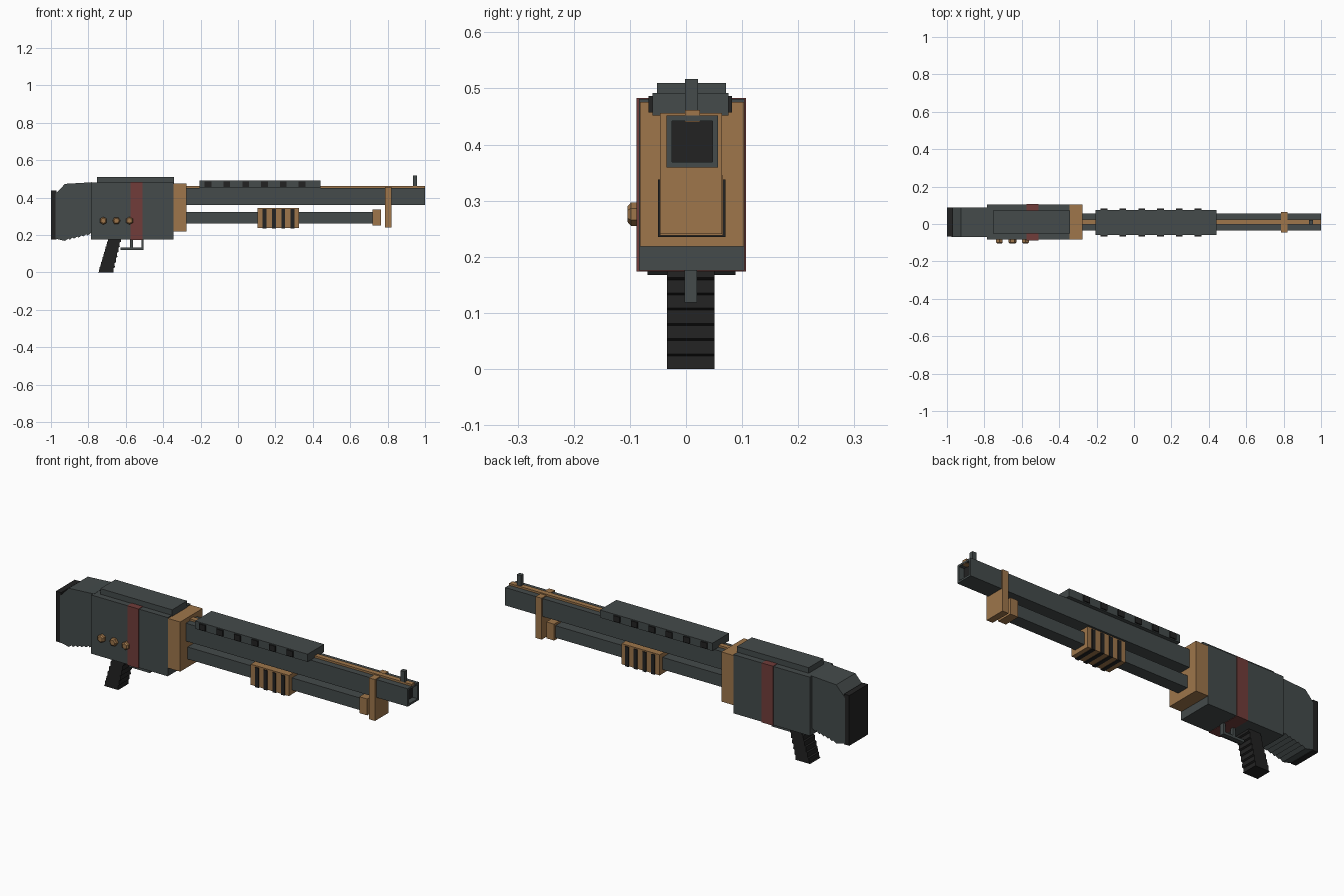
import bpy, bmesh, math
from mathutils import Matrix

if "Cube" in bpy.data.objects:
    bpy.data.objects.remove(bpy.data.objects["Cube"])


def make_material(name, rgb):
    m = bpy.data.materials.new(name)
    m.diffuse_color = (*rgb, 1)
    m.use_nodes = True
    m.node_tree.nodes["Principled BSDF"].inputs["Base Color"].default_value = m.diffuse_color
    return m


GREY = make_material("gunmetal grey", (0.058, 0.070, 0.070))
BROWN = make_material("bronze brown", (0.342, 0.180, 0.070))
RED = make_material("dull red", (0.165, 0.046, 0.042))
BLACK = make_material("black", (0.016, 0.016, 0.016))
YC = 0.011  # centre line of the body


def finish(name, bm, *mats):
    bmesh.ops.recalc_face_normals(bm, faces=bm.faces)
    me = bpy.data.meshes.new(name)
    bm.to_mesh(me)
    bm.free()
    for m in mats:
        me.materials.append(m)
    ob = bpy.data.objects.new(name, me)
    bpy.context.collection.objects.link(ob)
    return ob


def box(name, x, y, z, mat):
    bm = bmesh.new()
    size = [b - a for a, b in (x, y, z)]
    mid = [(a + b) / 2 for a, b in (x, y, z)]
    bmesh.ops.create_cube(bm, size=1, matrix=Matrix.Translation(mid) @ Matrix.Diagonal((*size, 1)))
    return finish(name, bm, mat)


def extrude_profile(name, pts, y, mat):
    """Side profile in x and z, extruded from y[0] to y[1]."""
    bm = bmesh.new()
    face = bm.faces.new([bm.verts.new((px, y[0], pz)) for px, pz in pts])
    ext = bmesh.ops.extrude_face_region(bm, geom=[face])
    verts = [v for v in ext["geom"] if isinstance(v, bmesh.types.BMVert)]
    bmesh.ops.translate(bm, verts=verts, vec=(0, y[1] - y[0], 0))
    return finish(name, bm, mat)


def serrated(start, end, steps, depth):
    """Saw-tooth line of points between two points, cut in to one side."""
    (x0, z0), (x1, z1) = start, end
    length = math.hypot(x1 - x0, z1 - z0)
    nx, nz = -(z1 - z0) / length * depth, (x1 - x0) / length * depth
    pts = []
    for i in range(steps):
        a, b = i / steps, (i + 0.8) / steps
        pts.append((x0 + (x1 - x0) * a, z0 + (z1 - z0) * a))
        pts.append((x0 + (x1 - x0) * b + nx, z0 + (z1 - z0) * b + nz))
    return pts + [end]


# Stock with stepped underside, and butt pad
stock = [(-0.975, 0.42), (-0.975, 0.18)]
stock += serrated((-0.925, 0.168), (-0.78, 0.203), 6, 0.008)
stock += [(-0.78, 0.482), (-0.84, 0.478), (-0.925, 0.473)]
extrude_profile("stock", stock, (-0.069, 0.088), GREY)
box("butt_pad", (-1, -0.97), (-0.067, 0.088), (0.176, 0.437), BLACK)

# Receiver, top plate, red band and front collar
box("receiver", (-0.785, -0.345), (-0.084, 0.104), (0.176, 0.481), GREY)
box("top_plate", (-0.755, -0.342), (-0.052, 0.071), (0.47, 0.51), GREY)
box("red_band", (-0.575, -0.51), (-0.088, 0.107), (0.174, 0.483), RED)
box("collar", (-0.346, -0.275), (-0.082, 0.103), (0.218, 0.476), BROWN)

# Shell knobs on the near side
for i, kx in enumerate((-0.72, -0.65, -0.58)):
    bm = bmesh.new()
    turn = Matrix.Rotation(math.pi / 2, 4, 'X') @ Matrix.Rotation(math.radians(30 * i), 4, 'Z')
    bmesh.ops.create_cone(bm, cap_ends=True, segments=6, radius1=0.021, radius2=0.021, depth=0.03,
                          matrix=Matrix.Translation((kx, -0.089, 0.276)) @ turn)
    tip = [e for e in bm.edges if all(v.co.y < -0.1 for v in e.verts)]
    bmesh.ops.bevel(bm, geom=tip, offset=0.006, segments=1, affect='EDGES')
    finish("knob", bm, BROWN)

# Grip with ribbed front and back edges
grip = serrated((-0.749, 0), (-0.663, 0), 1, 0)
grip = [(-0.749, 0)] + serrated((-0.665, 0), (-0.619, 0.19), 7, 0.007)
grip += serrated((-0.693, 0.19), (-0.749, 0), 7, 0.005)[:-1]
extrude_profile("grip", grip, (-0.034, 0.051), BLACK)

# Trigger guard and trigger
box("guard_bar", (-0.627, -0.505), (-0.003, 0.02), (0.119, 0.132), GREY)
box("guard_post", (-0.517, -0.505), (-0.003, 0.02), (0.125, 0.18), GREY)
box("trigger", (-0.577, -0.562), (0, 0.017), (0.132, 0.18), GREY)

# Square barrel with a recessed black bore
barrel = box("barrel", (-0.3, 1), (-0.035, 0.057), (0.359, 0.452), GREY)
barrel.data.materials.append(BLACK)
bm = bmesh.new()
bm.from_mesh(barrel.data)
bm.faces.ensure_lookup_table()
muzzle = max(bm.faces, key=lambda f: f.calc_center_median().x)
bmesh.ops.inset_region(bm, faces=[muzzle], thickness=0.014)
ext = bmesh.ops.extrude_discrete_faces(bm, faces=[muzzle])["faces"][0]
bmesh.ops.translate(bm, verts=ext.verts, vec=(-0.03, 0, 0))
ext.material_index = 1
bm.to_mesh(barrel.data)
bm.free()

# Top rib and front sight
box("barrel_rib", (-0.29, 0.999), (-0.002, 0.025), (0.44, 0.462), BROWN)
box("front_sight", (0.935, 0.958), (-0.002, 0.021), (0.455, 0.517), GREY)

# Top rail with dark side vents
box("top_rail", (-0.205, 0.442), (-0.06, 0.076), (0.452, 0.492), GREY)
for i in range(6):
    vx = -0.16 + i * 0.1005
    box("rail_vent", (vx - 0.018, vx + 0.018), (-0.067, 0.082), (0.457, 0.487), BLACK)

# Magazine tube, end cap and barrel band
box("magazine_tube", (-0.3, 0.73), (YC - 0.032, YC + 0.032), (0.26, 0.323), GREY)
box("tube_cap", (0.72, 0.765), (YC - 0.043, YC + 0.043), (0.25, 0.335), BROWN)
box("barrel_band", (0.785, 0.82), (-0.046, 0.064), (0.241, 0.456), BROWN)

# Pump handle with black grooves
box("pump", (0.105, 0.325), (-0.046, 0.066), (0.238, 0.345), BROWN)
for i in range(4):
    gx = 0.142 + i * 0.05
    box("pump_groove", (gx - 0.01, gx + 0.01), (-0.05, 0.07), (0.235, 0.338), BLACK)
